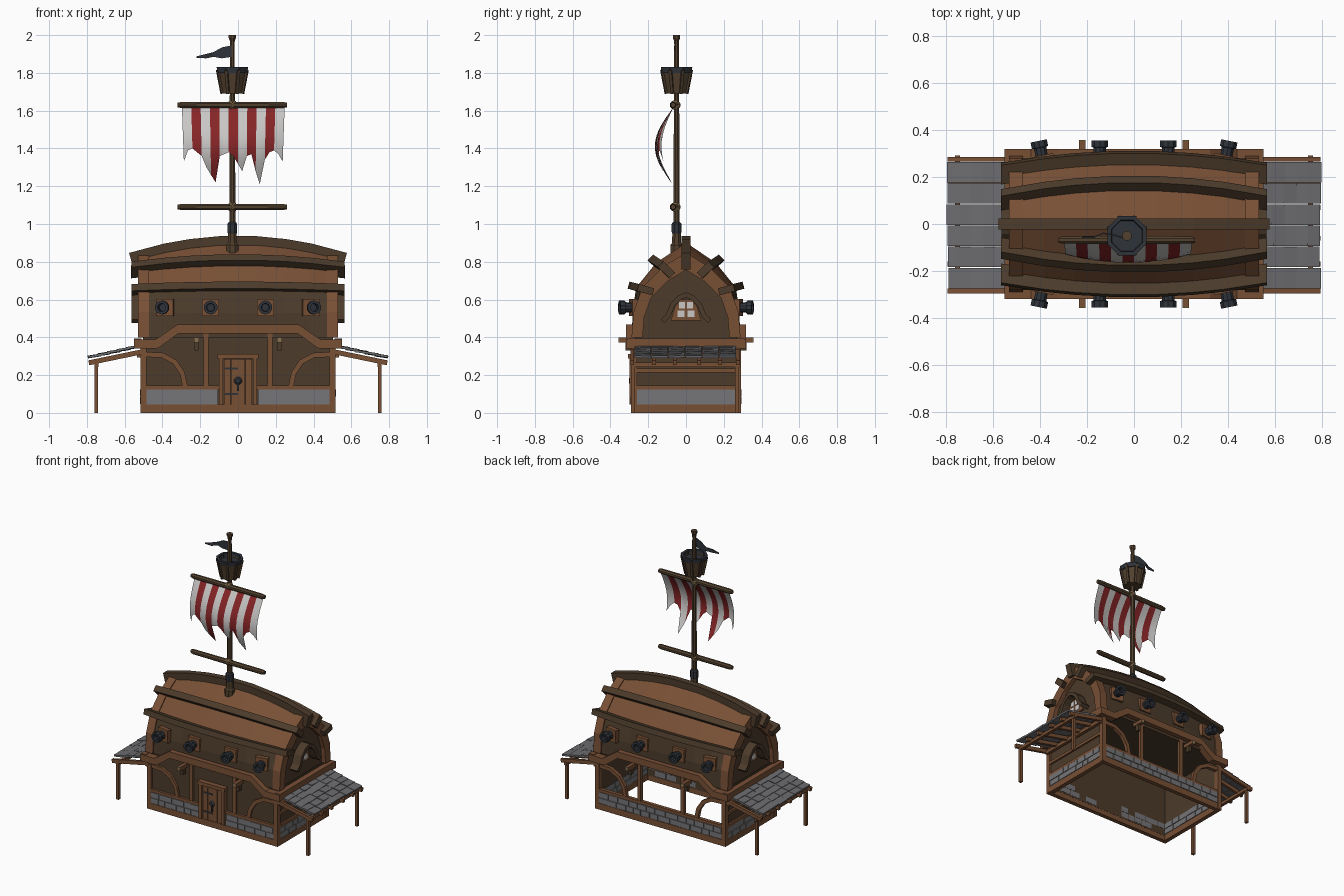
import bpy, bmesh, math, random
from mathutils import Vector, Euler

random.seed(4)
cube = bpy.data.objects.get("Cube")
if cube:
    bpy.data.objects.remove(cube, do_unlink=True)


def material(name, *rgb):
    m = bpy.data.materials.new(name)
    m.use_nodes = True
    m.diffuse_color = (*rgb, 1)
    m.node_tree.nodes["Principled BSDF"].inputs["Base Color"].default_value = (*rgb, 1)
    return m


TIMBER = material("warm timber", .19, .08, .036)
DARK = material("dark timber", .072, .044, .024)
SPAR = material("spar wood", .085, .052, .027)
STONE = material("grey stone", .18, .18, .19)
SLATE = material("slate", .15, .15, .16)
IRON = material("iron", .028, .033, .042)
RED = material("red cloth", .24, .018, .02)
WHITE = material("white cloth", .58, .57, .56)
ROPE = material("rope", .25, .17, .08)


def finish(name, bm, *mats, loc=(0, 0, 0), rot=(0, 0, 0)):
    bmesh.ops.recalc_face_normals(bm, faces=bm.faces)
    me = bpy.data.meshes.new(name)
    bm.to_mesh(me)
    bm.free()
    for m in mats:
        me.materials.append(m)
    ob = bpy.data.objects.new(name, me)
    ob.location, ob.rotation_euler = loc, rot
    bpy.context.collection.objects.link(ob)
    return ob


def loft_mesh(rings):
    bm = bmesh.new()
    vs = [[bm.verts.new(p) for p in r] for r in rings]
    n = len(vs[0])
    for a, b in zip(vs, vs[1:]):
        for i in range(n):
            j = (i + 1) % n
            bm.faces.new((a[i], a[j], b[j], b[i]))
    bm.faces.new(vs[0])
    bm.faces.new(vs[-1])
    return bm


def loft(name, rings, mat):
    return finish(name, loft_mesh(rings), mat)


def box(name, loc, size, mat, rot=(0, 0, 0)):
    bm = bmesh.new()
    bmesh.ops.create_cube(bm, size=1)
    bmesh.ops.scale(bm, vec=size, verts=bm.verts)
    return finish(name, bm, mat, loc=loc, rot=rot)


def lathe(name, profile, n, mat, loc=(0, 0, 0), rot=(0, 0, 0)):
    turn = [(math.cos(2 * math.pi * (i + .5) / n), math.sin(2 * math.pi * (i + .5) / n)) for i in range(n)]
    return finish(name, loft_mesh([[(r * c, r * s, z) for c, s in turn] for r, z in profile]),
                  mat, loc=loc, rot=rot)


def beam(name, path, w, h, mat, side):
    """Rectangular bar along a path: w across 'side', h across the other way."""
    path, side, rings = [Vector(p) for p in path], Vector(side).normalized(), []
    for i, p in enumerate(path):
        t = path[min(i + 1, len(path) - 1)] - path[max(i - 1, 0)]
        v = t.cross(side).normalized() * h / 2
        u = side * w / 2
        rings.append([p + u + v, p + u - v, p - u - v, p - u + v])
    return loft(name, rings, mat)


# Upturned hull roof: section at the ends and at the bulging middle
END = [(.28, .40), (.27, .53), (.225, .655), (.115, .765), (0, .835)]
MID = [(.285, .40), (.285, .53), (.265, .665), (.16, .795), (0, .905)]


def hull(x, k, s=1):
    f = 1 - (x / .5) ** 2
    (ey, ez), (my, mz) = END[k], MID[k]
    return Vector((x, s * (ey + f * (my - ey)), ez + f * (mz - ez)))


ARCH = [(k, 1) for k in range(5)] + [(k, -1) for k in range(3, -1, -1)]
stations = [-.5, -.38, -.25, -.1, .1, .25, .38, .5]
bm = loft_mesh([[hull(x, k, s) for k, s in ARCH] for x in stations])
bm.normal_update()
for f in bm.faces:
    roof = abs(f.normal.x) < .8 and f.calc_center_median().z > .66
    f.material_index = 1 if roof else 0
finish("hull_roof", bm, DARK, TIMBER)

# Ridge and side rails following the hull
run = [-.565] + stations[1:-1] + [.565]
beam("ridge_beam", [hull(x, 4) - Vector((0, 0, .012)) for x in run], .045, .09, DARK, (0, 1, 0))
for s in (-1, 1):
    beam("upper_rail", [hull(x, 3, s) for x in run], .085, .042, DARK, (0, s * .72, .69))
    beam("lower_rail", [hull(x, 2, s) for x in run], .085, .038, DARK, (0, s * .96, .28))

for s in (-1, 1):
    # Gable arch, sill beam and window
    rings = []
    for k, m in ARCH:
        p = hull(.5, k, m)
        rings.append([(s * x, p.y * q, .4 + (p.z - .4) * q)
                      for x, q in ((.472, 1.03), (.53, 1.03), (.53, .82), (.472, .82))])
    loft("gable_arch", rings, TIMBER)
    box("gable_sill", (s * .53, 0, .37), (.04, .62, .045), TIMBER)
    hood = [(-.125, .485), (-.095, .515), (-.07, .575), (-.035, .61), (0, .625),
            (.035, .61), (.07, .575), (.095, .515), (.125, .485)]
    beam("window_hood", [(s * .53, y, z) for y, z in hood], .065, .026, DARK, (1, 0, 0))
    pane = [(-.08, .49), (.08, .49), (.06, .56), (.03, .6), (-.03, .6), (-.06, .56)]
    loft("window_frame", [[(s * x, y, z) for y, z in pane] for x in (.498, .512)], TIMBER)
    for y in (-.026, .026):
        box("window_pane", (s * .513, y, .524), (.006, .038, .034), WHITE)
        box("window_pane", (s * .513, y * .8, .57), (.006, .032, .034), WHITE)

    # Side walls
    box("side_panel", (s * .495, 0, .22), (.015, .54, .36), DARK)
    box("side_base_beam", (s * .5, 0, .022), (.03, .56, .044), TIMBER)
    for z in (.135, .225):
        box("side_rail", (s * .503, 0, z), (.025, .54, .02), TIMBER)

    # Awning: rafters, posts and slate rows
    for y in (-.285, -.17, -.06, .07, .18, .275):
        beam("awning_rafter", [(s * .5, y, .325), (s * .79, y, .265)], .02, .026, TIMBER, (0, 1, 0))
    box("awning_beam", (s * .75, 0, .255), (.022, .58, .022), TIMBER)
    box("awning_wall_beam", (s * .525, 0, .305), (.022, .56, .025), TIMBER)
    for y in (-.28, .27):
        box("awning_post", (s * .75, y, .13), (.02, .02, .26), TIMBER)
    for row in range(5):
        for col in range(6):
            x = .555 + row * .051 + random.uniform(-.004, .004)
            box("awning_slate", (s * x, -.23 + col * .09, .352 - (x - .53) * .22),
                (.066, .087, .012), SLATE, (random.uniform(-.05, .05), s * .15, 0))

# Front and back walls
for s in (-1, 1):
    box("base_beam", (0, s * .275, .022), (1.03, .03, .044), TIMBER)
    step = [(-.55, .365), (-.43, .365), (-.32, .443), (.32, .443), (.43, .365), (.55, .365)]
    beam("stepped_beam", [(x, s * .293, z) for x, z in step], .05, .048, TIMBER, (0, 1, 0))
    for m in (-1, 1):
        box("corner_post", (m * .5, s * .275, .19), (.032, .032, .37), TIMBER)
        box("wall_post", (m * .17, s * .275, .285), (.027, .024, .29), TIMBER)
        brace = [(.5, .31), (.4, .305), (.335, .27), (.295, .21), (.28, .14)]
        beam("curved_brace", [(m * x, s * .275, z) for x, z in brace], .024, .027, TIMBER, (0, 1, 0))
        box("stub_beam", (m * .22, s * .31, .385), (.026, .085, .026), TIMBER)
        box("stub_end", (m * .22, s * .354, .385), (.026, .006, .026), ROPE)
        box("stub_brace", (m * .22, s * .305, .352), (.02, .03, .045), DARK)
        # Cannons, the outer ones splayed
        for x, splay in ((.145, 0), (.385, .2)):
            box("gun_port", (m * x, s * .278, .558), (.09, .03, .09), TIMBER, (0, 0, -m * s * splay))
            lathe("cannon", [(.026, 0), (.028, .07), (.037, .072), (.037, .1), (.022, .1), (.02, .06)],
                  10, IRON, (m * x, s * .255, .558), (-s * math.pi / 2, 0, -m * s * splay))
box("front_panel", (0, -.265, .235), (1, .012, .4), DARK)
box("back_sill", (0, .275, .135), (.98, .026, .02), TIMBER)
for m in (-1, 1):
    box("front_sill", (m * .295, -.275, .135), (.39, .026, .02), TIMBER)


def stone_band(a, b):
    """Two courses of uneven blocks between two ground points."""
    a, b = Vector(a), Vector(b)
    d = b - a
    ang = math.atan2(d.y, d.x)
    mid = (a + b) / 2
    box("stone_core", (mid.x, mid.y, .085), (d.length, .022, .085), STONE, (0, 0, ang))
    for course in range(2):
        at = 0
        while at < d.length - .01:
            w = min(random.uniform(.05, .1), d.length - at)
            p = a + d.normalized() * (at + w / 2)
            box("stone_block", (p.x, p.y, .065 + course * .041),
                (w - .005, random.uniform(.03, .036), .037), STONE, (0, 0, ang))
            at += w


for m in (-1, 1):
    stone_band((m * .105, -.275), (m * .485, -.275))
    stone_band((m * .5, -.26), (m * .5, .26))
stone_band((-.485, .275), (.485, .275))

# Door
for i in range(4):
    box("door_plank", ((i - 1.5) * .038, -.278, .165), (.036, .02, .24), TIMBER)
for m in (-1, 1):
    box("door_jamb", (m * .09, -.283, .17), (.022, .034, .25), TIMBER)
box("door_lintel", (0, -.286, .3), (.215, .042, .024), TIMBER)
for z in (.1, .235):
    box("door_hinge", (-.035, -.289, z), (.07, .004, .01), IRON)
lathe("door_knocker", [(.012, 0), (.022, .006), (.012, .016)], 8, IRON, (0, -.287, .17), (math.pi / 2, 0, 0))
box("door_handle", (0, -.295, .14), (.009, .01, .05), IRON)

# Mast, yards and lashings
MX, MY = -.03, -.05
lathe("mast", [(.018, .86), (.016, 1.5), (.013, 1.95), (.014, 1.97), (.021, 1.985), (.021, 2)], 8, SPAR, (MX, MY, 0))
lathe("mast_foot", [(.034, .84), (.034, .89), (.026, .9), (.024, .95)], 8, SPAR, (MX, MY, 0))
lathe("mast_collar", [(.026, .95), (.028, .96), (.028, 1), (.02, 1.01)], 8, IRON, (MX, MY, 0))
for z in (1.09, 1.63):
    lathe("yard", [(.013, -.29), (.017, -.27), (.018, 0), (.017, .27), (.013, .29)], 8, SPAR,
          (MX, MY - .018, z), (0, math.pi / 2, 0))
    for tilt in (-.7, .7):
        lathe("lashing", [(.026, -.009), (.03, 0), (.026, .009)], 8, ROPE,
              (MX, MY - .008, z), (0, math.pi / 2 + tilt, 0))

# Lookout basket
lathe("lookout_basket", [(.01, 1.69), (.058, 1.69), (.083, 1.82), (.073, 1.82), (.05, 1.705), (.01, 1.705)],
      8, SPAR, (MX, MY, 0))
lathe("basket_hoop", [(.077, 1.8), (.086, 1.8), (.09, 1.83), (.072, 1.83), (.07, 1.8)], 8, IRON, (MX, MY, 0))
for i in range(8):
    a = math.pi / 4 * (i + .5)
    beam("basket_stave", [(MX + r * math.cos(a), MY + r * math.sin(a), z) for r, z in ((.059, 1.69), (.085, 1.815))],
         .016, .012, DARK, (-math.sin(a), math.cos(a), 0))

# Flag
flag = [(-.035, 1.945, 1.885), (-.085, 1.935, 1.877), (-.13, 1.91, 1.885), (-.17, 1.9, 1.877), (-.22, 1.887, 1.88)]
loft("flag", [[(x, MY + d + .012 * math.sin(x * 40), z) for z, d in ((hi, -.003), (hi, .003), (lo, .003), (lo, -.003))]
              for x, hi, lo in flag], IRON)

# Torn striped sail, two columns to a stripe
hem = [1.33, 1.39, 1.4, 1.38, 1.36, 1.3, 1.26, 1.22, 1.36, 1.37, 1.38, 1.36,
       1.32, 1.28, 1.36, 1.37, 1.28, 1.21, 1.34, 1.38, 1.39, 1.37, 1.33]
bm = bmesh.new()
grid = []
for i, low in enumerate(hem):
    u = i / 11 - 1
    col = []
    for j in range(9):
        z = 1.62 - (1.62 - low) * j / 8
        drop = (1.62 - z) / .42
        y = -.065 - .1 * math.sin(math.pi * drop) * (1 - .35 * u * u)
        col.append(bm.verts.new((MX + .005 + u * (.272 - .015 * drop), y, z)))
    grid.append(col)
for i in range(22):
    for j in range(8):
        f = bm.faces.new((grid[i][j], grid[i][j + 1], grid[i + 1][j + 1], grid[i + 1][j]))
        f.material_index = i // 2 % 2
        f.smooth = True
finish("sail", bm, WHITE, RED)
